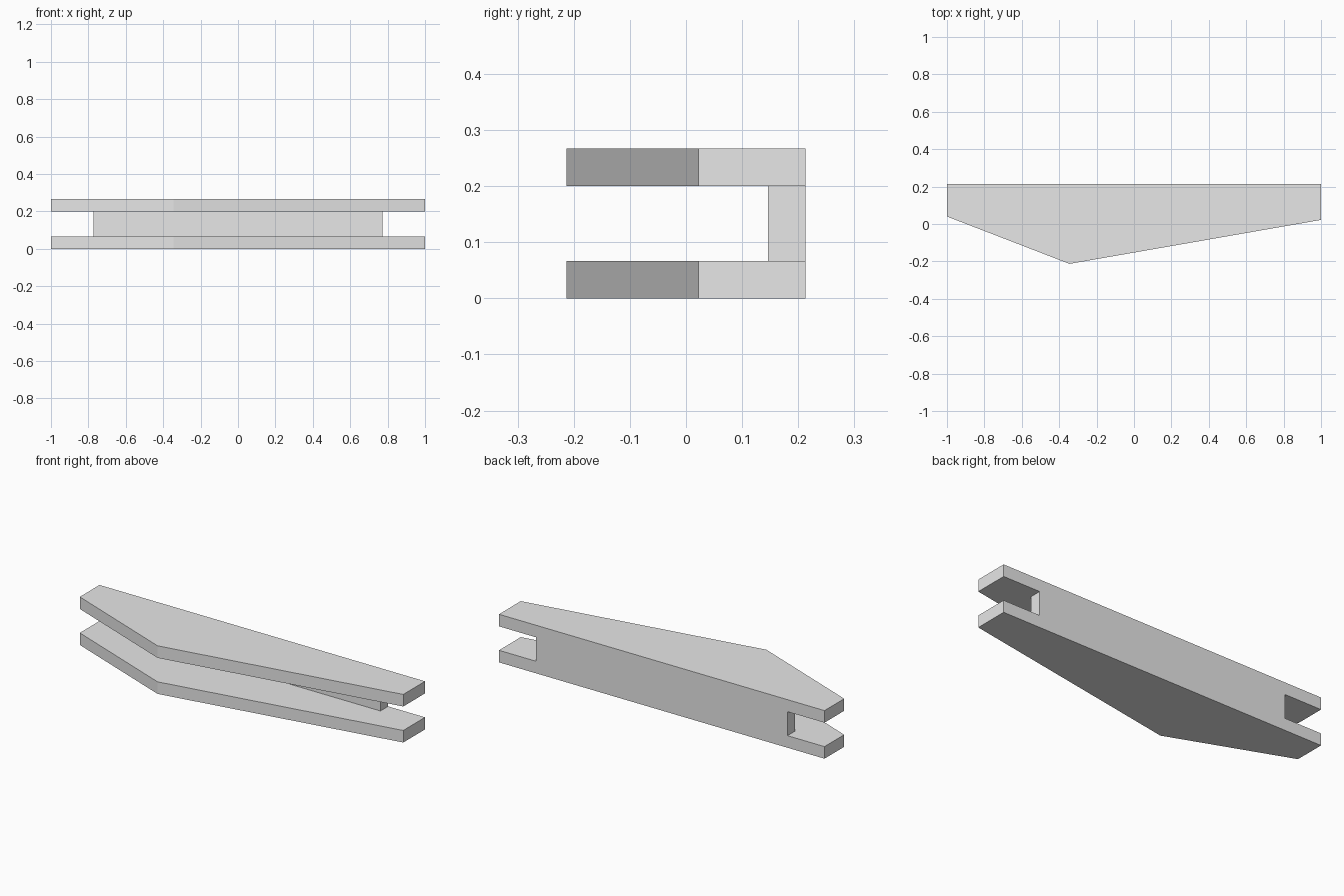
import bpy
import bmesh

cube = bpy.data.objects.get("Cube")
if cube:
    bpy.data.objects.remove(cube, do_unlink=True)

# Single plain grey finish
GREY = (0.8, 0.8, 0.8, 1.0)
grey = bpy.data.materials.new("plain_grey")
grey.use_nodes = True
grey.diffuse_color = GREY
grey.node_tree.nodes["Principled BSDF"].inputs["Base Color"].default_value = GREY

BACK = 0.213       # rear face shared by all parts
PLATE = 0.067      # plate thickness
HEIGHT = 0.267


def prism(name, outline, bottom, top):
    """Extrude a counter-clockwise plan outline between two heights."""
    bm = bmesh.new()
    base = bm.faces.new([bm.verts.new((x, y, bottom)) for x, y in outline])
    extruded = bmesh.ops.extrude_face_region(bm, geom=[base], use_keep_orig=True)
    moved = [g for g in extruded["geom"] if isinstance(g, bmesh.types.BMVert)]
    bmesh.ops.translate(bm, vec=(0, 0, top - bottom), verts=moved)
    bmesh.ops.recalc_face_normals(bm, faces=bm.faces)
    mesh = bpy.data.meshes.new(name)
    bm.to_mesh(mesh)
    bm.free()
    mesh.materials.append(grey)
    obj = bpy.data.objects.new(name, mesh)
    bpy.context.collection.objects.link(obj)
    return obj


# Two matching plates with an off-centre pointed front
plate_outline = [(-1, BACK), (-1, 0.04), (-0.345, -BACK), (1, 0.022), (1, BACK)]
prism("lower_plate", plate_outline, 0, PLATE)
prism("upper_plate", plate_outline, HEIGHT - PLATE, HEIGHT)

# Shorter web joining the plates along the back
web_outline = [(-0.773, BACK), (-0.773, BACK - PLATE),
               (0.773, BACK - PLATE), (0.773, BACK)]
prism("back_web", web_outline, PLATE, HEIGHT - PLATE)
